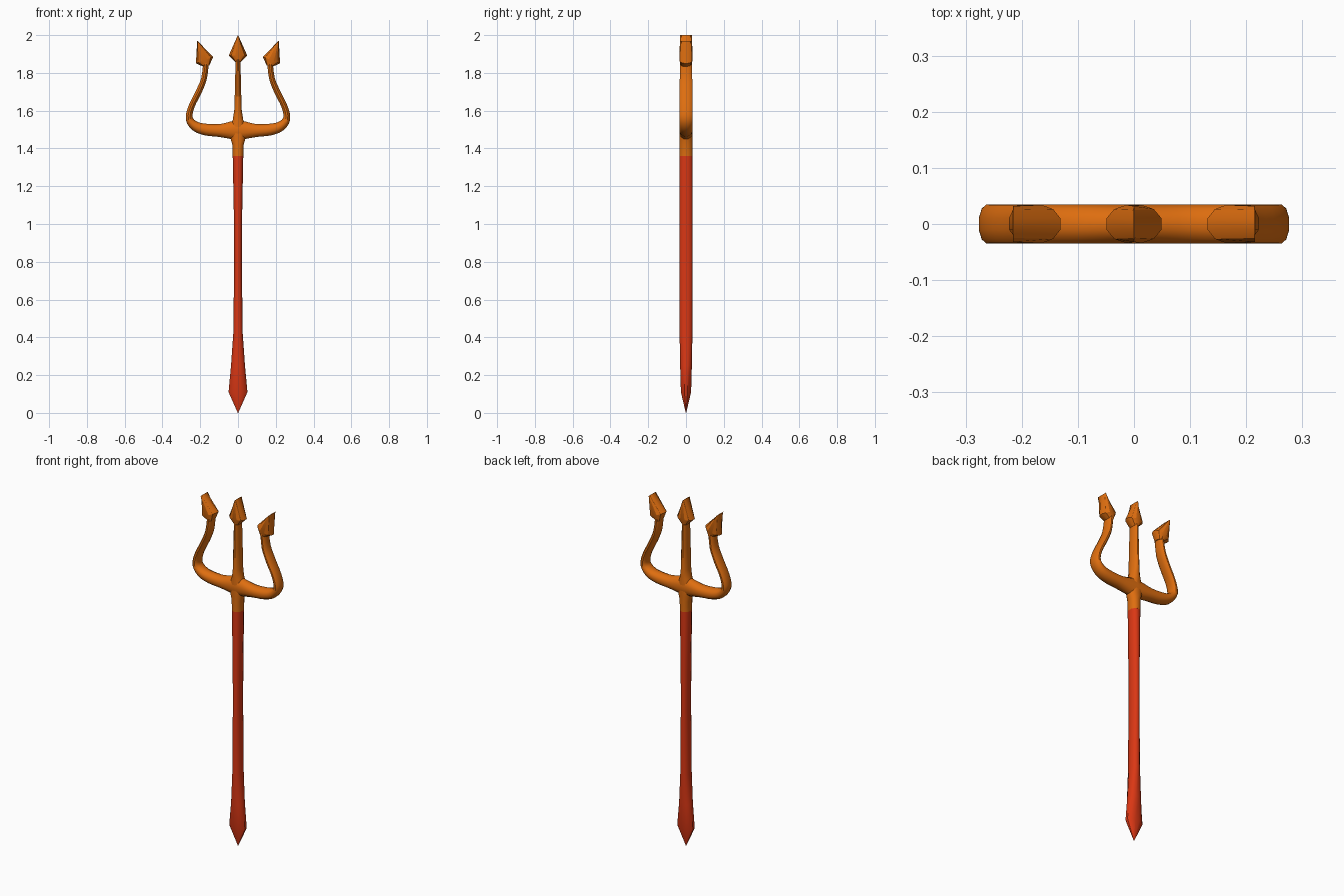
import bpy, bmesh, math
from mathutils import Vector

if "Cube" in bpy.data.objects:
    bpy.data.objects.remove(bpy.data.objects["Cube"])


def material(name, rgb):
    m = bpy.data.materials.new(name)
    m.diffuse_color = (*rgb, 1)
    m.use_nodes = True
    m.node_tree.nodes["Principled BSDF"].inputs["Base Color"].default_value = m.diffuse_color
    return m


RED = material("red handle", (0.70, 0.038, 0.007))
ORANGE = material("orange metal", (0.73, 0.155, 0.005))

# Rounded 12-sided section, as fractions of half width and half depth
QUARTER = [(1, 0.3), (0.72, 0.78), (0.28, 1)]
SECTION = (QUARTER + [(-a, b) for a, b in QUARTER[::-1]]
           + [(-a, -b) for a, b in QUARTER] + [(a, -b) for a, b in QUARTER[::-1]])


def smooth_rows(rows, steps):
    """Catmull-Rom refinement of (x, z, half width, half depth) rows."""
    pts = [rows[0]] + rows + [rows[-1]]
    out = []
    for p0, p1, p2, p3 in zip(pts, pts[1:], pts[2:], pts[3:]):
        for i in range(steps):
            t = i / steps
            out.append(tuple(0.5 * (2 * b + (c - a) * t + (2 * a - 5 * b + 4 * c - d) * t * t
                                    + (3 * b - a - 3 * c + d) * t ** 3)
                             for a, b, c, d in zip(p0, p1, p2, p3)))
    return out + [rows[-1]]


def loft(name, rows, mat, mirror=False, angle=40):
    """Skin the section along a path in the x-z plane."""
    bm = bmesh.new()
    rings = []
    for i, (x, z, w, d) in enumerate(rows):
        a, b = rows[max(i - 1, 0)], rows[min(i + 1, len(rows) - 1)]
        t = Vector((b[0] - a[0], b[1] - a[1])).normalized()
        rings.append([bm.verts.new((x + t.y * w * u, d * v, z - t.x * w * u))
                      for u, v in SECTION])
    n = len(SECTION)
    for r, s in zip(rings, rings[1:]):
        for k in range(n):
            bm.faces.new((r[k], r[(k + 1) % n], s[(k + 1) % n], s[k]))
    bm.faces.new(rings[0][::-1])
    bm.faces.new(rings[-1])
    bmesh.ops.recalc_face_normals(bm, faces=bm.faces)
    me = bpy.data.meshes.new(name)
    bm.to_mesh(me)
    bm.free()
    me.materials.append(mat)
    ob = bpy.data.objects.new(name, me)
    bpy.context.collection.objects.link(ob)
    bpy.ops.object.select_all(action='DESELECT')
    ob.select_set(True)
    bpy.context.view_layer.objects.active = ob
    bpy.ops.object.shade_smooth_by_angle(angle=math.radians(angle))
    if mirror:
        ob.modifiers.new("mirror", 'MIRROR').use_mirror_merge = False
    return ob


def spear_head(name, x, z, dx, dz, mirror=False):
    """Barbed head ending in a chisel edge; (x, z) is the barb centre."""
    t = Vector((dx, dz)).normalized()
    rows = [(-0.036, 0.013, 0.026), (0, 0.049, 0.034), (0.108, 0.0008, 0.032)]
    loft(name, [(x + t.x * s, z + t.y * s, w, d) for s, w, d in rows],
         ORANGE, mirror, 30)


# Red handle with pointed foot
loft("handle", [(0, 0, 0.001, 0.001), (0, 0.11, 0.05, 0.027), (0, 0.25, 0.037, 0.031),
                (0, 0.42, 0.025, 0.034), (0, 0.8, 0.02, 0.034), (0, 1.0, 0.021, 0.034),
                (0, 1.36, 0.028, 0.034)], RED)

# Orange socket running up into the centre prong
loft("centre_prong", [(0, 1.36, 0.028, 0.0345), (0, 1.42, 0.03, 0.0345),
                      (0, 1.455, 0.04, 0.0345), (0, 1.5, 0.05, 0.0345),
                      (0, 1.55, 0.028, 0.0345), (0, 1.6, 0.02, 0.034),
                      (0, 1.72, 0.016, 0.034), (0, 1.87, 0.013, 0.03)], ORANGE)
spear_head("centre_head", 0, 1.892, 0, 1)

# Curved side prongs, mirrored
side = [(0, 1.497, 0.055, 0.035), (0.04, 1.496, 0.046, 0.035), (0.1, 1.495, 0.034, 0.035),
        (0.17, 1.5, 0.031, 0.035), (0.225, 1.517, 0.026, 0.035), (0.258, 1.558, 0.019, 0.035),
        (0.247, 1.62, 0.016, 0.034), (0.208, 1.70, 0.016, 0.034),
        (0.18, 1.77, 0.015, 0.033), (0.169, 1.855, 0.015, 0.03)]
loft("side_prongs", smooth_rows(side, 3), ORANGE, True)
spear_head("side_heads", 0.177, 1.868, 0.04, 0.105, True)
